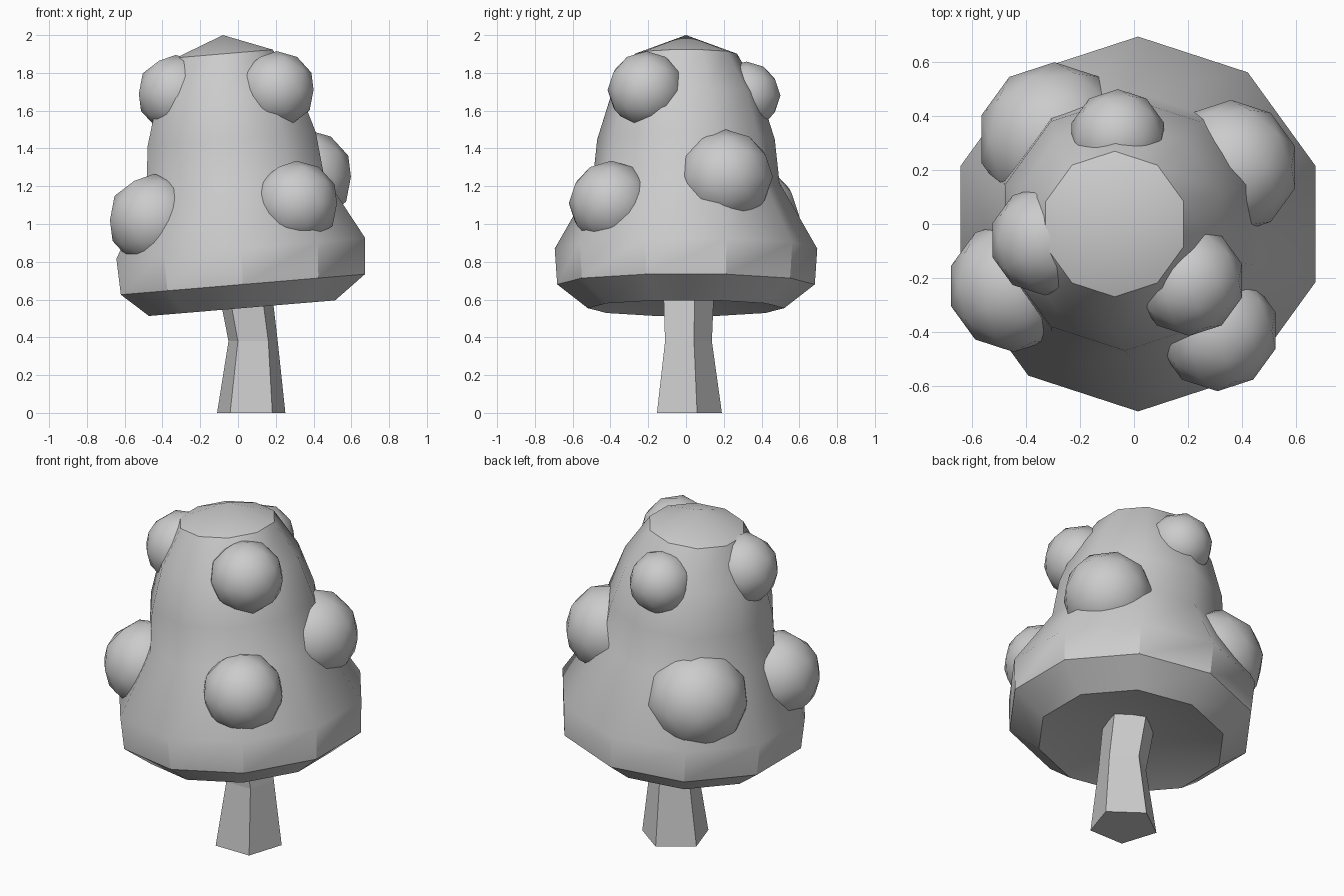
import bpy, bmesh
from math import sin, cos, pi, radians

if "Cube" in bpy.data.objects:
    bpy.data.objects.remove(bpy.data.objects["Cube"])


def loft(name, sides, rings, location=(0, 0, 0), tilt=0):
    """Skin a stack of regular polygons (centre x, radius, z); radius 0 makes a point."""
    bm = bmesh.new()
    loops = []
    for cx, r, z in rings:
        if r == 0:
            loops.append([bm.verts.new((cx, 0, z))] * sides)
        else:
            loops.append([bm.verts.new((cx + r * cos(pi / 2 + 2 * pi * i / sides),
                                        r * sin(pi / 2 + 2 * pi * i / sides), z))
                          for i in range(sides)])
    for a, b in zip(loops, loops[1:]):
        for i in range(sides):
            j = (i + 1) % sides
            bm.faces.new(list(dict.fromkeys((a[i], a[j], b[j], b[i]))))
    for end in (loops[0], loops[-1]):
        if len(set(end)) == sides:
            bm.faces.new(end)
    bmesh.ops.recalc_face_normals(bm, faces=bm.faces)
    mesh = bpy.data.meshes.new(name)
    bm.to_mesh(mesh)
    bm.free()
    ob = bpy.data.objects.new(name, mesh)
    bpy.context.collection.objects.link(ob)
    ob.location = location
    ob.rotation_euler = (0, tilt, 0)
    return ob


def smooth(ob, angle):
    bpy.ops.object.select_all(action='DESELECT')
    ob.select_set(True)
    bpy.context.view_layer.objects.active = ob
    bpy.ops.object.shade_smooth_by_angle(angle=radians(angle))


# Bent five-sided stem
loft("stem", 5, [(0.07, 0.19, 0), (0.08, 0.137, 0.38), (0.05, 0.145, 0.57), (0.03, 0.15, 0.7)])

# Tilted ten-sided cap with a shallow hollow underneath
cap = loft("cap", 10, [(0, 0, -0.2), (-0.02, 0.52, -0.315), (-0.005, 0.682, -0.19),
                       (0, 0.695, 0), (0, 0.495, 0.35), (0, 0.47, 0.58),
                       (0, 0.395, 0.82), (0, 0.27, 1.035), (0, 0, 1.134)],
           (0.015, 0, 0.87), radians(-4.8))
smooth(cap, 35)

# Round spots half sunk into the cap: x, y, z, radius
spots = [(0.205, -0.21, 1.71, 0.205), (-0.33, -0.06, 1.69, 0.205), (-0.06, 0.32, 1.68, 0.18),
         (-0.445, -0.23, 1.02, 0.245), (0.31, -0.395, 1.11, 0.225), (0.36, 0.21, 1.25, 0.25),
         (-0.295, 0.315, 1.04, 0.285)]
for i, (x, y, z, r) in enumerate(spots):
    bpy.ops.mesh.primitive_ico_sphere_add(subdivisions=2, radius=r, location=(x, y, z))
    spot = bpy.context.object
    spot.name = f"cap_spot_{i + 1}"
    smooth(spot, 60)
